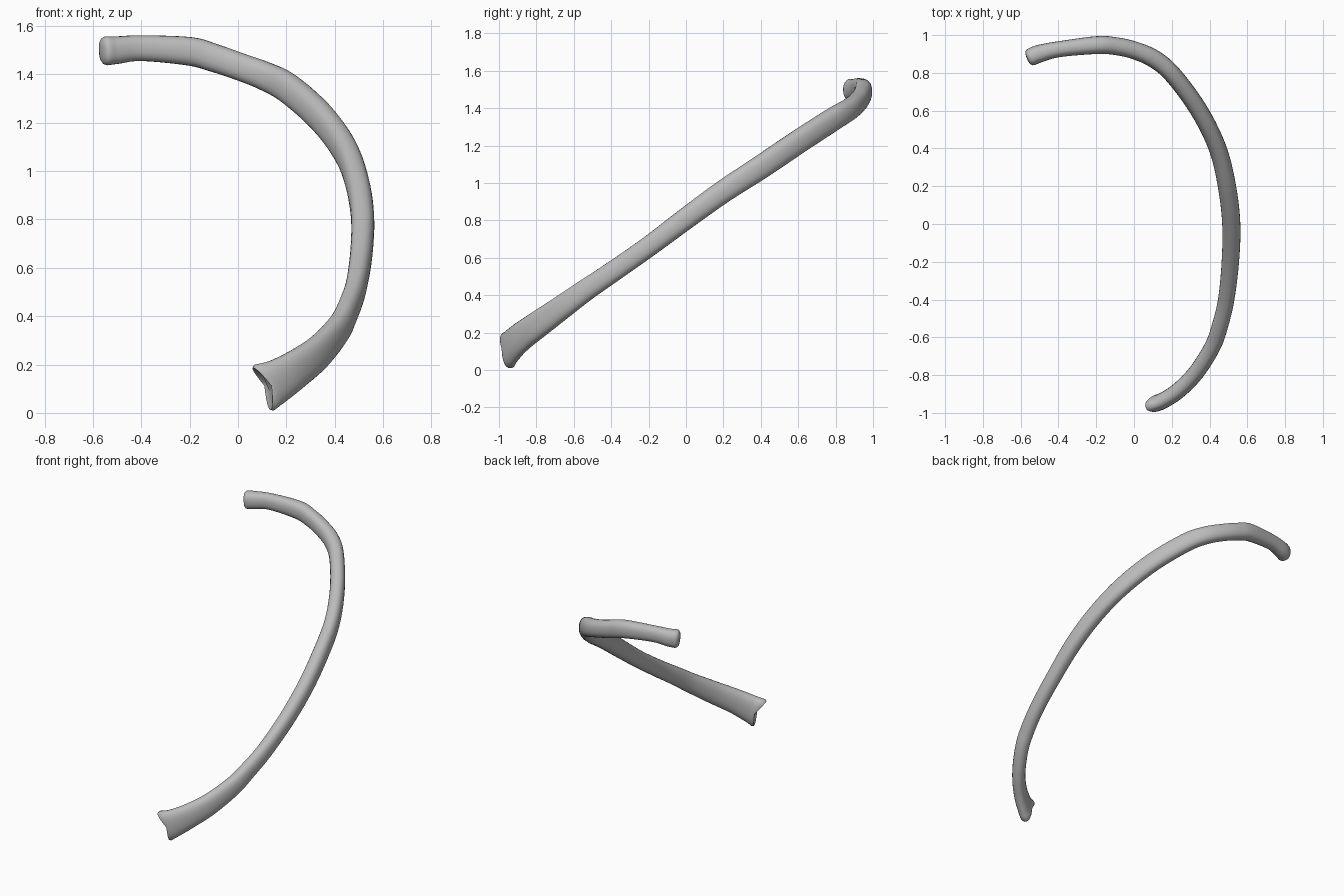
import bpy
import bmesh
import math
from mathutils import Vector

cube = bpy.data.objects.get("Cube")
if cube:
    bpy.data.objects.remove(cube, do_unlink=True)

bone = bpy.data.materials.new("bone_grey")
bone.use_nodes = True
colour = (0.5, 0.5, 0.5, 1)
bone.diffuse_color = colour
bone.node_tree.nodes["Principled BSDF"].inputs["Base Color"].default_value = colour

# Rib path: x, y, z, half height, half thickness
STATIONS = [
    (0.105, -0.955, 0.103, 0.104, 0.044),
    (0.16, -0.932, 0.13, 0.092, 0.043),
    (0.24, -0.878, 0.18, 0.081, 0.043),
    (0.33, -0.785, 0.248, 0.073, 0.043),
    (0.415, -0.65, 0.345, 0.064, 0.043),
    (0.455, -0.54, 0.425, 0.059, 0.043),
    (0.488, -0.40, 0.52, 0.056, 0.043),
    (0.51, -0.20, 0.66, 0.055, 0.046),
    (0.515, 0.00, 0.81, 0.058, 0.048),
    (0.492, 0.20, 0.955, 0.061, 0.048),
    (0.443, 0.40, 1.085, 0.064, 0.047),
    (0.345, 0.60, 1.22, 0.064, 0.047),
    (0.21, 0.785, 1.34, 0.063, 0.047),
    (0.11, 0.872, 1.393, 0.059, 0.048),
    (0.00, 0.92, 1.434, 0.057, 0.047),
    (-0.10, 0.942, 1.468, 0.058, 0.047),
    (-0.20, 0.947, 1.495, 0.059, 0.047),
    (-0.40, 0.925, 1.508, 0.053, 0.042),
    (-0.50, 0.902, 1.500, 0.057, 0.047),
    (-0.543, 0.885, 1.497, 0.060, 0.047),
]
SIDES = 24
STEPS = 5
SQUARE = 0.85  # below 1 flattens the sides of the section


def blend(a, b, c, d, t):
    """Smooth curve between b and c."""
    return [0.5 * (2 * q + (r - p) * t + (2 * p - 5 * q + 4 * r - s) * t * t
                   + (3 * q - p - 3 * r + s) * t ** 3)
            for p, q, r, s in zip(a, b, c, d)]


def sample_path():
    first = [2 * a - b for a, b in zip(STATIONS[0], STATIONS[1])]
    last = [2 * a - b for a, b in zip(STATIONS[-1], STATIONS[-2])]
    pts = [first] + STATIONS + [last]
    out = [blend(*pts[i:i + 4], k / STEPS)
           for i in range(len(STATIONS) - 1) for k in range(STEPS)]
    return out + [list(STATIONS[-1])]


path = sample_path()
centres = [Vector(p[:3]) for p in path]
bm = bmesh.new()


def frame(i):
    along = (centres[min(i + 1, len(path) - 1)] - centres[max(i - 1, 0)]).normalized()
    side = along.cross(Vector((0, 0, 1))).normalized()
    return along, side, side.cross(along)


def rounded(v):
    return math.copysign(abs(v) ** SQUARE, v)


def add_ring(i, scale=1.0, push=0.0, notch=0.0):
    along, side, up = frame(i)
    verts = []
    for k in range(SIDES):
        a = 2 * math.pi * k / SIDES
        c, s = rounded(math.cos(a)), rounded(math.sin(a))
        shift = push + notch * (1 - abs(s))
        verts.append(bm.verts.new(centres[i] + side * c * path[i][4] * scale
                                  + up * s * path[i][3] * scale + along * shift))
    return verts


# Cupped front end, shaft, rounded back end
end = len(path) - 1
rings = [add_ring(0, 0.4, 0.02, 0.016), add_ring(0, 0.75, 0.0, 0.028),
         add_ring(0, 0.92, -0.008, 0.03), add_ring(0, 1.0, 0.004, 0.026)]
rings += [add_ring(i) for i in range(3, end + 1)]
rings += [add_ring(end, s, p) for s, p in ((0.93, 0.012), (0.75, 0.02), (0.4, 0.024))]
for r, q in zip(rings, rings[1:]):
    for k in range(SIDES):
        n = (k + 1) % SIDES
        bm.faces.new((r[k], r[n], q[n], q[k]))
bm.faces.new(rings[0])
bm.faces.new(rings[-1])
bmesh.ops.recalc_face_normals(bm, faces=bm.faces[:])

mesh = bpy.data.meshes.new("rib_bone")
bm.to_mesh(mesh)
bm.free()
mesh.materials.append(bone)
rib = bpy.data.objects.new("rib_bone", mesh)
bpy.context.collection.objects.link(rib)
bpy.context.view_layer.objects.active = rib
rib.select_set(True)
bpy.ops.object.shade_smooth_by_angle(angle=math.radians(50))
